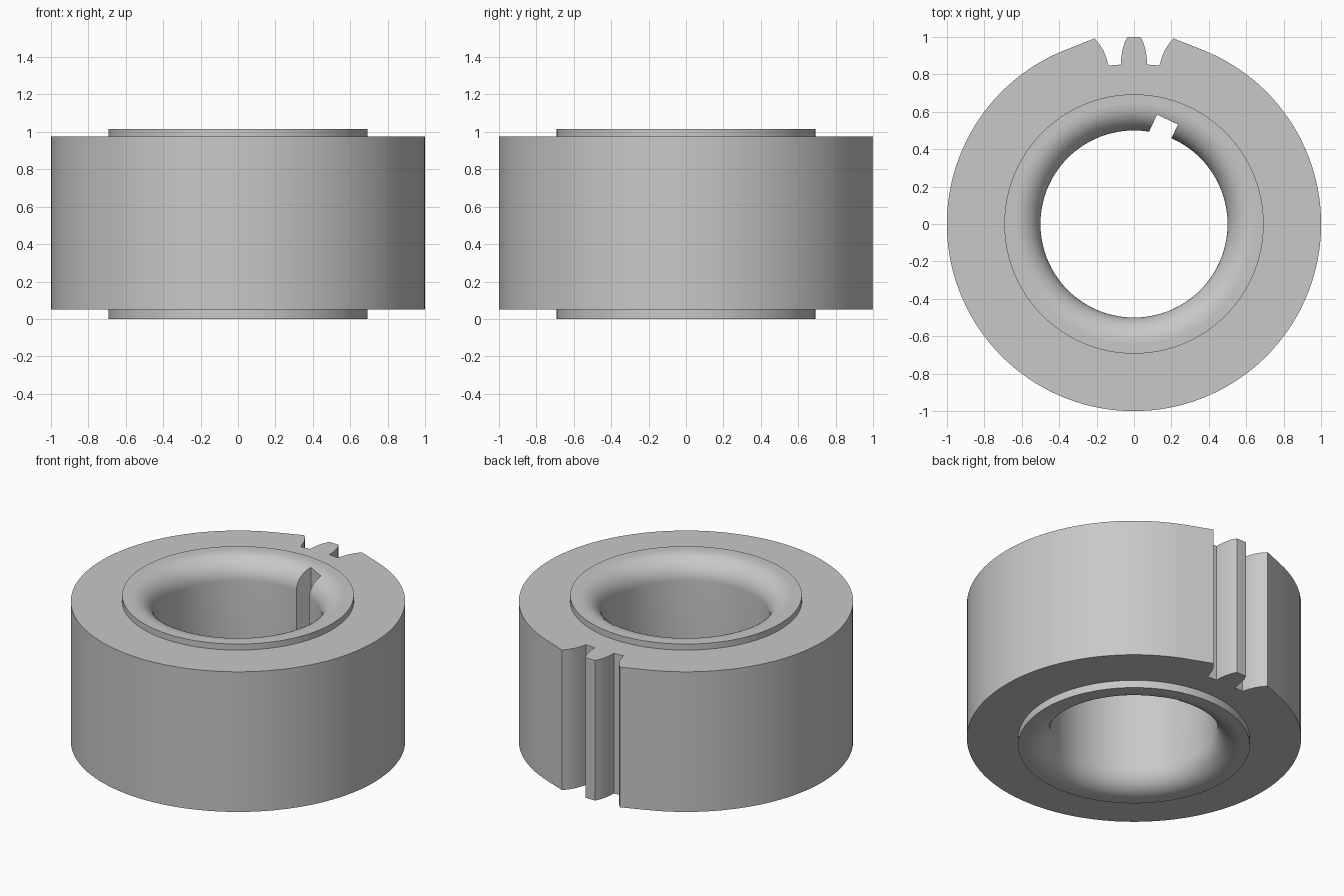
import bpy, bmesh
from math import sin, cos, pi, radians, atan2
from mathutils import Matrix, Vector

cube = bpy.data.objects.get("Cube")
if cube:
    bpy.data.objects.remove(cube, do_unlink=True)

GEAR_BOTTOM, GEAR_TOP, HUB_TOP = 0.05, 0.975, 1.015
HUB_R, BORE_R, FILLET = 0.693, 0.5, 0.14
SEGMENTS = 120

steel = bpy.data.materials.new("grey steel")
steel.use_nodes = True
colour = (0.58, 0.58, 0.58, 1)
steel.diffuse_color = colour
steel.node_tree.nodes["Principled BSDF"].inputs["Base Color"].default_value = colour


def make_object(name, bm):
    bmesh.ops.recalc_face_normals(bm, faces=bm.faces)
    mesh = bpy.data.meshes.new(name)
    bm.to_mesh(mesh)
    bm.free()
    mesh.materials.append(steel)
    obj = bpy.data.objects.new(name, mesh)
    bpy.context.collection.objects.link(obj)
    return obj


def prism(name, outline, z0, z1):
    bm = bmesh.new()
    face = bm.faces.new([bm.verts.new((x, y, z0)) for x, y in outline])
    ext = bmesh.ops.extrude_face_region(bm, geom=[face])["geom"]
    verts = [v for v in ext if isinstance(v, bmesh.types.BMVert)]
    bmesh.ops.translate(bm, verts=verts, vec=(0, 0, z1 - z0))
    return make_object(name, bm)


def lathe(name, profile):
    bm = bmesh.new()
    rings = [[bm.verts.new((r * cos(2 * pi * i / SEGMENTS), r * sin(2 * pi * i / SEGMENTS), z))
              for i in range(SEGMENTS)] for r, z in profile]
    for a, b in zip(rings, rings[1:] + rings[:1]):
        for i in range(SEGMENTS):
            j = (i + 1) % SEGMENTS
            bm.faces.new((a[i], a[j], b[j], b[i]))
    return make_object(name, bm)


def boolean(obj, other, operation):
    mod = obj.modifiers.new(operation.lower(), "BOOLEAN")
    mod.operation, mod.object, mod.solver = operation, other, "EXACT"
    other.hide_render = True


# Gear rim outline: one tooth between two gaps, then the plain round rim
half = [(0.035, 1.0), (0.051, 0.968), (0.062, 0.93), (0.068, 0.89), (0.07, 0.852),
        (0.136, 0.847), (0.148, 0.888), (0.164, 0.928), (0.185, 0.962), (0.211, 0.992)]
start = atan2(0.93, 0.366)
sweep = 2 * start + pi - pi + (2 * pi - 2 * pi)
sweep = 2 * pi - (pi - 2 * start)
arc = [(cos(start - sweep * i / SEGMENTS), sin(start - sweep * i / SEGMENTS))
       for i in range(SEGMENTS + 1)]
outline = half + arc + [(-x, y) for x, y in reversed(half)]
gear = prism("gear", outline, GEAR_BOTTOM, GEAR_TOP)

# Hub sleeve with rounded bore mouths
curve = [(BORE_R + FILLET * (1 - cos(a)), FILLET * (1 - sin(a)))
         for a in (pi / 2 * i / 12 for i in range(13))]
profile = [(HUB_R, 0), (HUB_R, HUB_TOP)]
profile += [(r, HUB_TOP - z) for r, z in reversed(curve)] + curve
hub = lathe("hub", profile)

# Clearance hole that the hub fills
hole_r = 0.67
hole = prism("hub_hole", [(hole_r * x, hole_r * y) for x, y in
             ((cos(2 * pi * i / 64), sin(2 * pi * i / 64)) for i in range(64))], -0.2, 1.2)

# Keyway slot, turned and set off centre
turn = Matrix.Rotation(radians(-25.3), 2)
slot = [turn @ Vector(p) for p in ((-0.138, 0.35), (-0.015, 0.35), (-0.015, 0.581), (-0.138, 0.581))]
keyway = prism("keyway", slot, -0.2, 1.2)

boolean(gear, hole, "DIFFERENCE")
boolean(gear, hub, "UNION")
boolean(gear, keyway, "DIFFERENCE")

# Bake the cuts and drop the helpers
bpy.context.view_layer.update()
graph = bpy.context.evaluated_depsgraph_get()
baked = bpy.data.meshes.new_from_object(gear.evaluated_get(graph))
gear.modifiers.clear()
gear.data = baked
for helper in (hole, hub, keyway):
    bpy.data.objects.remove(helper, do_unlink=True)

# Smooth round walls, flat end faces
bpy.ops.object.select_all(action="DESELECT")
gear.select_set(True)
bpy.context.view_layer.objects.active = gear
bpy.ops.object.shade_smooth_by_angle(angle=radians(25))
for face in gear.data.polygons:
    if abs(face.normal.z) > 0.9995:
        face.use_smooth = False
